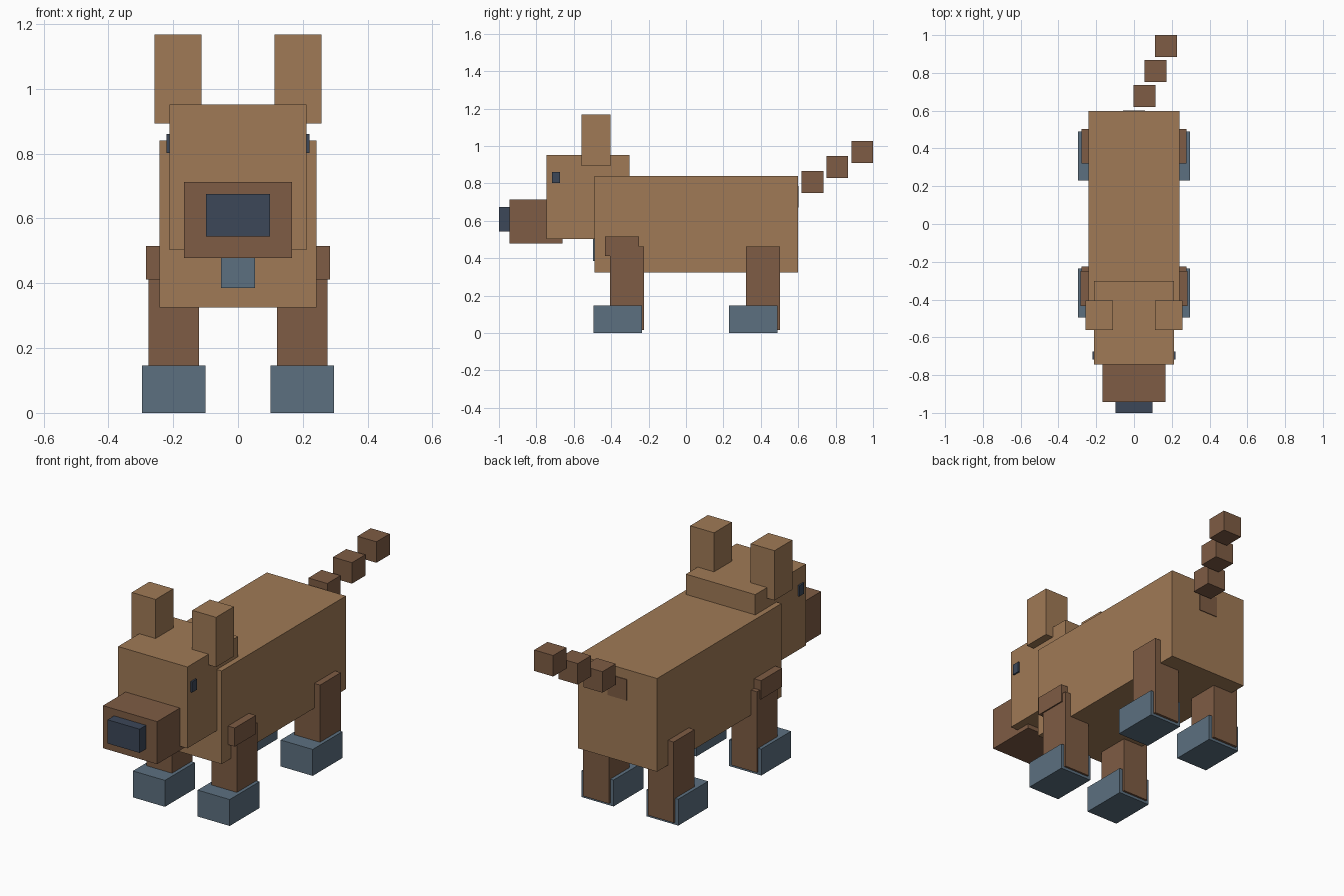
import bpy

default = bpy.data.objects.get("Cube")
if default:
    bpy.data.objects.remove(default, do_unlink=True)


def material(name, r, g, b):
    m = bpy.data.materials.new(name)
    m.use_nodes = True
    m.diffuse_color = (r, g, b, 1)
    m.node_tree.nodes["Principled BSDF"].inputs["Base Color"].default_value = (r, g, b, 1)
    return m


tan = material("tan fur", 0.352, 0.195, 0.093)
brown = material("brown fur", 0.209, 0.107, 0.058)
slate = material("slate blue", 0.107, 0.162, 0.216)
navy = material("dark navy", 0.045, 0.063, 0.098)


def box(name, mat, x, y, z):
    """Box spanning the given (low, high) range on each axis."""
    spans = (x, y, z)
    bpy.ops.mesh.primitive_cube_add(size=1, location=[(a + b) / 2 for a, b in spans])
    ob = bpy.context.object
    ob.name = name
    ob.scale = [b - a for a, b in spans]
    bpy.ops.object.transform_apply(location=False, rotation=False, scale=True)
    ob.data.materials.append(mat)


def pair(name, mat, x, y, z):
    """Matching boxes on the left (+x) and right (-x)."""
    box("left_" + name, mat, x, y, z)
    box("right_" + name, mat, (-x[1], -x[0]), y, z)


# Body and head
box("body", tan, (-0.242, 0.242), (-0.488, 0.598), (0.325, 0.84))
box("head", tan, (-0.212, 0.212), (-0.745, -0.302), (0.502, 0.952))
box("snout", brown, (-0.166, 0.166), (-0.943, -0.66), (0.478, 0.713))
box("nose", navy, (-0.098, 0.098), (-1, -0.9), (0.544, 0.675))
box("collar_tag", slate, (-0.052, 0.052), (-0.498, -0.4), (0.385, 0.53))
pair("ear", tan, (0.112, 0.258), (-0.56, -0.405), (0.893, 1.168))
pair("eye", navy, (0.19, 0.221), (-0.717, -0.674), (0.802, 0.861))

# Legs, paws and shoulders
for end, leg_y, paw_y in (("front", (-0.405, -0.224), (-0.495, -0.235)),
                          ("hind", (0.321, 0.503), (0.23, 0.49))):
    pair(end + "_leg", brown, (0.12, 0.277), leg_y, (0.015, 0.462))
    pair(end + "_paw", slate, (0.1, 0.296), paw_y, (0, 0.146))
pair("shoulder", brown, (0.2, 0.284), (-0.434, -0.25), (0.412, 0.515))

# Tail: a rising row of cubes curving to the left, the first sunk in the body
side = 0.116
for i, x in enumerate((-0.058, -0.003, 0.055, 0.112)):
    y = 0.486 + 0.1327 * i
    z = 0.67 + 0.08 * i
    box(f"tail_block_{i + 1}", brown, (x, x + side), (y, y + side), (z, z + side))
